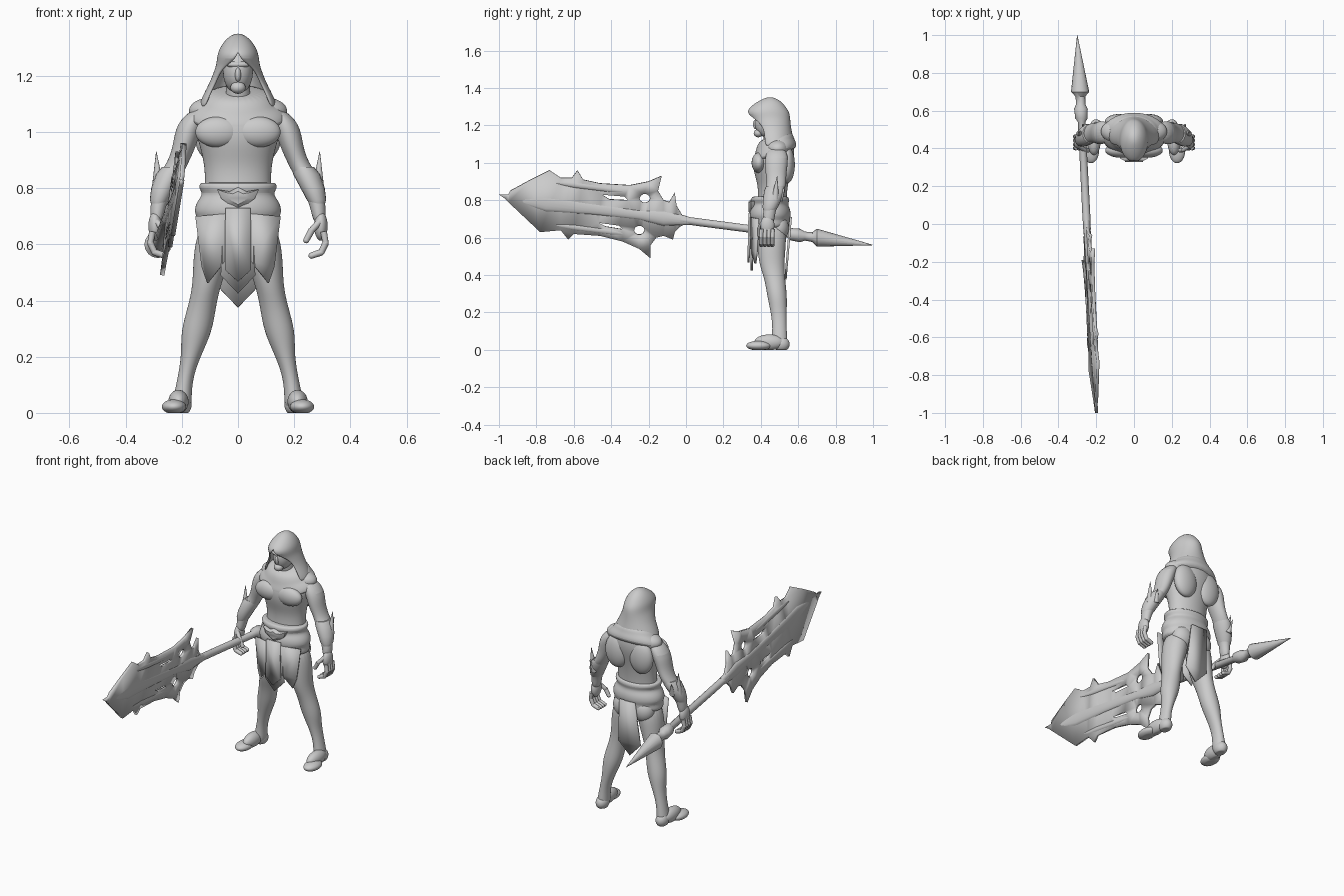
import bpy
import bmesh
from math import sin, cos, pi, radians
from mathutils import Matrix, Vector

default = bpy.data.objects.get("Cube")
if default:
    bpy.data.objects.remove(default)

clay = bpy.data.materials.new("clay_grey")
clay.use_nodes = True
clay.diffuse_color = (0.6, 0.6, 0.6, 1)
clay.node_tree.nodes["Principled BSDF"].inputs["Base Color"].default_value = (0.6, 0.6, 0.6, 1)


def finish(name, bm, angle=40):
    """Turn a bmesh into a named, shaded object."""
    bmesh.ops.recalc_face_normals(bm, faces=bm.faces)
    mesh = bpy.data.meshes.new(name)
    bm.to_mesh(mesh)
    bm.free()
    mesh.materials.append(clay)
    obj = bpy.data.objects.new(name, mesh)
    bpy.context.collection.objects.link(obj)
    bpy.ops.object.select_all(action="DESELECT")
    obj.select_set(True)
    bpy.context.view_layer.objects.active = obj
    bpy.ops.object.shade_smooth_by_angle(angle=radians(angle))
    return obj


def subdivide(obj):
    mod = obj.modifiers.new("Subdivision", "SUBSURF")
    mod.levels = mod.render_levels = 2


def thicken(obj, thickness):
    mod = obj.modifiers.new("Thickness", "SOLIDIFY")
    mod.thickness = thickness
    mod.offset = 0


def circle(count):
    return [2 * pi * i / count for i in range(count)]


def skin(bm, loops, closed=True):
    """Bridge point loops of equal length, capping closed ones."""
    rows = [[bm.verts.new(p) for p in loop] for loop in loops]
    count = len(rows[0])
    for low, high in zip(rows, rows[1:]):
        for i in range(count if closed else count - 1):
            j = (i + 1) % count
            bm.faces.new((low[i], low[j], high[j], high[i]))
    if closed:
        bm.faces.new(rows[0])
        bm.faces.new(rows[-1])


def level_loft(bm, rings, tilt=0, side=1, sides=20):
    """Loft horizontal ellipses given as x, y, z, x radius, y radius."""
    skin(bm, [[(side * (x + rx * cos(a)), y + ry * sin(a), z + tilt * ry * sin(a))
               for a in circle(sides)] for x, y, z, rx, ry in rings])


def ball(bm, centre, radii, side=1, detail=4):
    x, y, z = centre
    matrix = Matrix.Translation((side * x, y, z)) @ Matrix.Diagonal((*radii, 1))
    bmesh.ops.create_icosphere(bm, subdivisions=detail, radius=1, matrix=matrix)


def cone(bm, start, end, radius, tip=0.001):
    start, end = Vector(start), Vector(end)
    axis = end - start
    matrix = Matrix.Translation((start + end) / 2) @ axis.to_track_quat("Z", "Y").to_matrix().to_4x4()
    bmesh.ops.create_cone(bm, cap_ends=True, segments=12, radius1=radius, radius2=tip,
                          depth=axis.length, matrix=matrix)


# Torso, neck, arms and legs are lofts; muscles and hands overlap them
body = bmesh.new()
muscles = bmesh.new()
level_loft(body, [(0, .455, .60, .10, .075), (0, .455, .70, .125, .085), (0, .46, .80, .118, .077),
                  (0, .465, .88, .12, .08), (0, .46, .95, .137, .10), (0, .467, 1.02, .16, .113),
                  (0, .48, 1.08, .15, .10), (0, .49, 1.13, .09, .075)])
level_loft(body, [(0, .47, 1.08, .05, .05), (0, .455, 1.15, .043, .045), (0, .45, 1.20, .042, .045)])

# Draped mantle, lower at the front
mantle = bmesh.new()
level_loft(mantle, [(0, .47, 1.15, .085, .07), (0, .475, 1.125, .125, .095), (0, .475, 1.10, .138, .102),
                    (0, .475, 1.085, .16, .107), (0, .475, 1.055, .18, .119), (0, .475, 1.03, .16, .105)],
           tilt=.35, sides=28)
subdivide(finish("mantle", mantle))

# Head with nose, brow and chin
head = bmesh.new()
ball(head, (0, .435, 1.215), (.053, .068, .08))
ball(head, (0, .374, 1.205), (.011, .016, .026))
ball(head, (0, .387, 1.24), (.042, .02, .013))
ball(head, (0, .387, 1.158), (.027, .025, .022))
finish("head", head)

for side in (-1, 1):
    # Chest, back, neck slope and seat
    ball(muscles, (.07, .39, 1.0), (.082, .039, .055), side)
    ball(muscles, (.08, .54, .99), (.075, .042, .10), side)
    ball(muscles, (.085, .49, 1.075), (.09, .062, .05), side)
    ball(muscles, (.065, .495, .65), (.065, .055, .07), side)
    # Arm
    level_loft(body, [(.13, .485, 1.085, .03, .04), (.172, .485, 1.03, .05, .066), (.19, .48, .95, .041, .057),
                      (.214, .485, .89, .038, .051), (.24, .475, .85, .043, .051), (.265, .46, .80, .038, .044),
                      (.285, .445, .74, .028, .031), (.29, .44, .67, .022, .034)], side=side)
    # Hand with curled fingers and thumb
    ball(muscles, (.295, .435, .665), (.024, .038, .052), side)
    fingers = [[(.305, .404 + .02 * i, .645), (.312, .402 + .02 * i, .605),
                (.297, .402 + .02 * i, .572), (.262, .402 + .02 * i, .56)] for i in range(4)]
    thumb = [(.29, .41, .68), (.262, .392, .65), (.243, .39, .615)]
    for joints in fingers + [thumb]:
        for a, b in zip(joints, joints[1:]):
            cone(muscles, (side * a[0], *a[1:]), (side * b[0], *b[1:]), .012, .011)
            ball(muscles, b, (.0115,) * 3, side, 2)
    # Leg
    level_loft(body, [(.07, .455, .69, .06, .08), (.088, .457, .58, .073, .08), (.11, .457, .46, .05, .068),
                      (.128, .475, .38, .05, .055), (.148, .487, .29, .057, .054), (.165, .495, .21, .036, .044),
                      (.187, .5, .13, .027, .037), (.197, .5, .06, .032, .042), (.2, .5, .01, .035, .045)], side=side)
    # Foot
    ball(muscles, (.228, .388, .022), (.043, .066, .026), side)
    ball(muscles, (.212, .445, .04), (.036, .08, .042), side)
    ball(muscles, (.2, .51, .03), (.035, .044, .04), side)
for v in muscles.verts:
    v.co.z = max(v.co.z, 0)
subdivide(finish("body", body))
finish("muscles_hands_and_feet", muscles)

# Hood: rows of arcs that open around the face
hood = bmesh.new()
arcs = []
for z, y, rx, ry, gap in [(1.345, .45, .012, .016, 0), (1.325, .447, .042, .058, 0), (1.29, .437, .064, .097, 0),
                          (1.262, .438, .07, .112, 4), (1.225, .452, .077, .10, 48), (1.18, .465, .092, .092, 58),
                          (1.13, .47, .119, .098, 60), (1.09, .475, .135, .10, 60)]:
    opening = radians(gap)
    steps = [opening + (2 * pi - 2 * opening) * i / 24 for i in range(25)]
    arcs.append([(rx * sin(a), y - ry * cos(a), z) for a in steps])
skin(hood, arcs, closed=False)
bmesh.ops.remove_doubles(hood, verts=hood.verts, dist=.0005)
hood.faces.new([v for v in hood.verts if v.co.z > 1.34])
hood = finish("hood", hood)
thicken(hood, .012)
subdivide(hood)

# Waist sash with rolled folds
sash = bmesh.new()
level_loft(sash, [(0, .45, z, rx, ry) for z, rx, ry in
                  [(.82, .122, .085), (.818, .137, .098), (.80, .14, .104), (.782, .127, .096), (.765, .136, .10),
                   (.745, .15, .109), (.715, .157, .111), (.695, .145, .103), (.675, .15, .106), (.64, .146, .098)]],
           sides=32)
subdivide(finish("waist_sash", sash))

# Winged buckle
buckle = bmesh.new()
skin(buckle, [[(x * s, y, .768 + z * s) for x, z in
               [(0, .035), (.03, .02), (.075, .028), (.06, -.005), (.025, -.03), (0, -.045),
                (-.025, -.03), (-.06, -.005), (-.075, .028), (-.03, .02)]]
              for y, s in [(.38, 1), (.347, 1), (.333, .6)]])
finish("buckle", buckle)


def cloth_panel(name, half, y, slope_x=0, slope_z=0, side=0):
    """A hanging plate from x, z points; side 0 mirrors the outline about the middle."""
    points = half + [(-x, z) for x, z in reversed(half) if x > 0] if side == 0 else half
    bm = bmesh.new()
    bm.faces.new([bm.verts.new(((side or 1) * x, y + slope_x * abs(x) + slope_z * z, z)) for x, z in points])
    thicken(finish(name, bm), .012)


cloth_panel("front_cloth", [(.045, .73), (.047, .51), (0, .467)], .325, slope_z=.02)
cloth_panel("front_under_cloth", [(.05, .70), (.062, .49), (0, .425)], .352)
cloth_panel("back_cloth", [(.05, .71), (.072, .45), (0, .375)], .50, slope_z=.085)
for side, label in ((1, "left"), (-1, "right")):
    cloth_panel(label + "_hip_cloth", [(.035, .71), (.045, .54), (.108, .462), (.128, .52), (.15, .70)],
                .333, slope_x=.35, side=side)

    # Forearm guard with swept spikes
    guard = bmesh.new()
    level_loft(guard, [(.231, .478, .875, .04, .05), (.244, .474, .85, .048, .056), (.266, .46, .80, .043, .049),
                       (.279, .45, .76, .035, .04), (.283, .446, .745, .027, .032)], side=side)
    cone(guard, (side * .285, .475, .80), (side * .291, .488, .93), .022)
    cone(guard, (side * .262, .50, .80), (side * .272, .53, .875), .018)
    finish(label + "_forearm_guard", guard)


# Polearm: every part follows one slanted axis
def axis_point(y, rise=0):
    return Vector((-.25 - .0505 * y + .13 * rise, y, .691 - .131 * y + rise))


def axis_loft(bm, rings, rise=0):
    """Loft ellipses given as y, x radius, z radius along the polearm."""
    skin(bm, [[axis_point(y, rise) + Vector((rx * cos(a), 0, rz * sin(a))) for a in circle(16)]
              for y, rx, rz in rings])


shaft = bmesh.new()
axis_loft(shaft, [(y, r, r) for y, r in [(-.03, .02), (.05, .021), (.54, .02), (.56, .033), (.61, .036),
                                        (.635, .024), (.675, .026), (.70, .048), (.72, .045), (1, .001)]])
finish("shaft_and_spike", shaft)

ribs = bmesh.new()
axis_loft(ribs, [(.02, .02, .021), (-.12, .018, .045), (-.25, .015, .028), (-.5, .014, .034),
                 (-.75, .012, .05), (-.96, .004, .008)])
for rise in (-.113, .113):
    axis_loft(ribs, [(-.28, .004, .006), (-.4, .012, .016), (-.6, .012, .018), (-.78, .004, .006)], rise)
finish("blade_ribs", ribs)

# Blade outline and openings, in hundredths of y and z
outline = [(2, 70), (-2, 72), (-5, 77), (-6, 84), (-9, 79), (-12, 80), (-15, 85), (-13, 93), (-20, 90),
           (-30, 88), (-46, 89), (-55, 91), (-58, 96), (-61, 92), (-67, 92), (-73, 96), (-83, 91), (-94, 85),
           (-95, 83), (-100, 83), (-97, 81), (-95, 79), (-78, 63), (-67, 64), (-63, 59), (-60, 62), (-46, 61),
           (-34, 58), (-25, 54), (-19, 49), (-19, 56), (-16, 60), (-12, 61), (-7, 59), (-6, 63), (-3, 66), (1, 68)]
slots = [[(-45, 83), (-33, 82), (-31, 80), (-41, 80.5)], [(-47, 68), (-36, 66.5), (-34, 64.5), (-43, 66)]]
eyes = [[(y + 2.8 * cos(a), z + 2.4 * sin(a)) for a in circle(10)] for y, z in ((-22, 81), (-25, 64))]
blade = bmesh.new()
for loop in [outline] + slots + eyes:
    corners = [blade.verts.new((y / 100, z / 100, 0)) for y, z in loop]
    for a, b in zip(corners, corners[1:] + corners[:1]):
        blade.edges.new((a, b))
bmesh.ops.triangle_fill(blade, use_beauty=True, edges=blade.edges[:], normal=(0, 0, 1))
# Lean the flat plate into the plane of the polearm
blade.transform(Matrix(((-.0335, .13, 1, -.34), (1, 0, 0, 0), (0, 1, 0, 0), (0, 0, 0, 1))))
thicken(finish("blade", blade, 30), .016)
